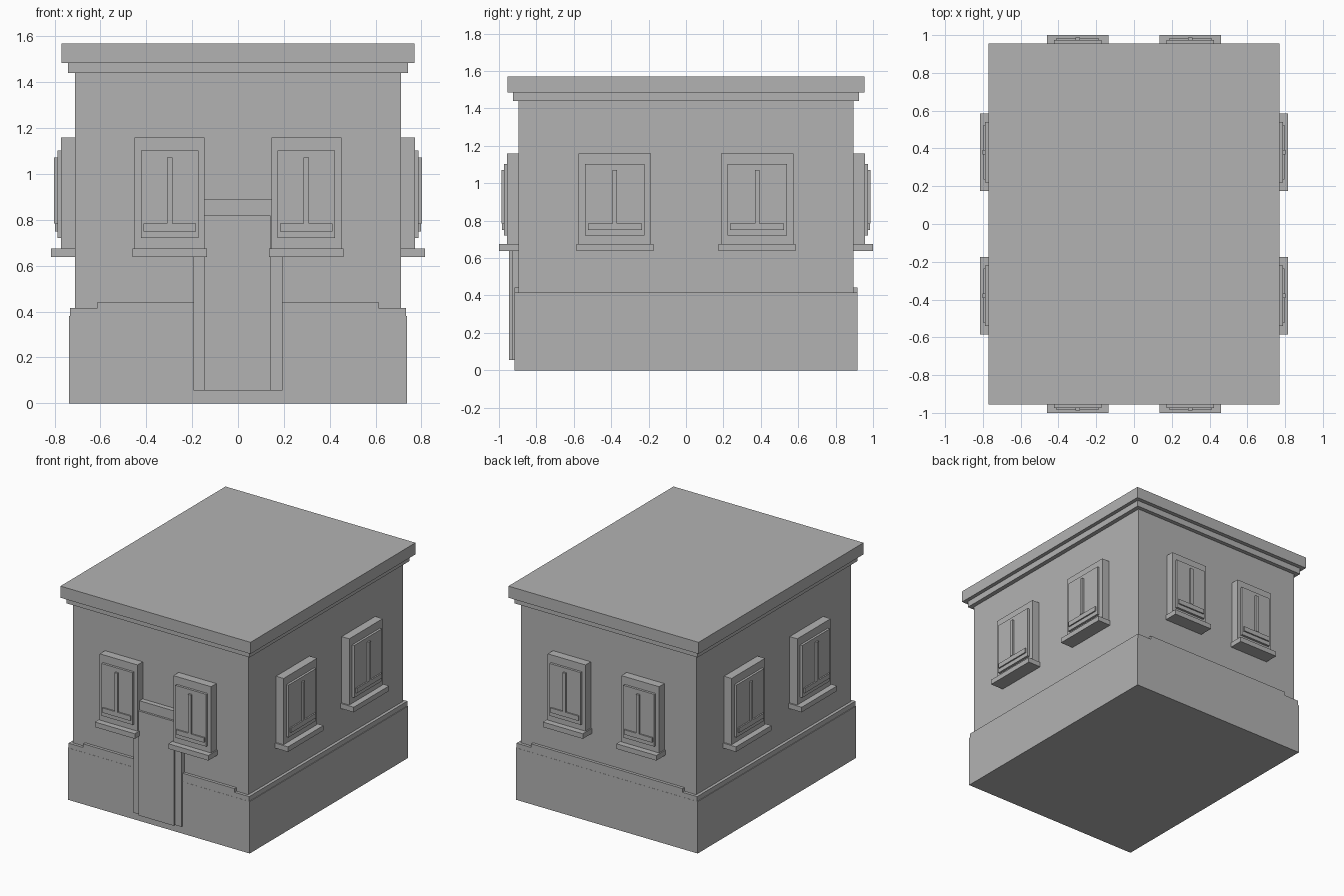
import bpy
from math import pi
from mathutils import Matrix, Vector

old = bpy.data.objects.get("Cube")
if old:
    bpy.data.objects.remove(old, do_unlink=True)

plaster = bpy.data.materials.new("grey plaster")
plaster.use_nodes = True
GREY = (0.45, 0.45, 0.45, 1)
plaster.diffuse_color = GREY
plaster.node_tree.nodes["Principled BSDF"].inputs["Base Color"].default_value = GREY


def box(name, x, y, z, turn=Matrix.Identity(4)):
    """Box between (low, high) ranges, optionally moved by a matrix."""
    bpy.ops.mesh.primitive_cube_add(size=1, location=(0, 0, 0))
    ob = bpy.context.object
    ob.name = name
    ob.data.materials.append(plaster)
    centre = Vector([(a + b) / 2 for a, b in (x, y, z)])
    size = Vector([b - a for a, b in (x, y, z)])
    ob.data.transform(turn @ Matrix.Translation(centre) @ Matrix.Diagonal(size).to_4x4())


def block(name, half_x, half_y, low, high):
    """Box centred on the vertical axis."""
    box(name, (-half_x, half_x), (-half_y, half_y), (low, high))


# Main masses, from the ground up
block("plinth", 0.737, 0.917, 0, 0.38)
block("plinth_cap", 0.732, 0.916, 0.38, 0.415)
block("walls", 0.71, 0.895, 0.415, 1.44)
block("cornice", 0.742, 0.925, 1.44, 1.485)
block("roof_slab", 0.77, 0.955, 1.485, 1.57)

# Thin ledges above the plinth, front and back
for name, side in (("front", -1), ("back", 1)):
    y = sorted((side * 0.88, side * 0.916))
    box(name + "_ledge", (-0.613, 0.613), y, (0.41, 0.442))

# Door with its surround
box("door_frame", (-0.195, 0.193), (-0.931, -0.88), (0.055, 0.888))
box("door", (-0.145, 0.142), (-0.946, -0.89), (0.055, 0.82))


def window(name, wall, angle, along, wide):
    """Window built facing -y on a wall at the given distance, then turned."""
    turn = Matrix.Rotation(angle, 4, "Z") @ Matrix.Translation((along, -wall, 0))
    parts = (
        ("casing", 0.153 * wide, 0.061, 0.675, 1.16),
        ("sill", 0.162 * wide, 0.105, 0.638, 0.675),
        ("sash", 0.126 * wide, 0.078, 0.72, 1.103),
        ("bottom_rail", 0.114 * wide, 0.088, 0.75, 0.785),
        ("mullion", 0.012, 0.092, 0.785, 1.072),
    )
    for part, half, depth, low, high in parts:
        box(f"{name}_window_{part}", (-half, half), (-depth, 0.02), (low, high), turn)


# Two windows on every wall
for side in (-1, 1):
    for name, angle in (("front", 0), ("back", pi)):
        window(name, 0.895, angle, side * 0.298, 1)
    for name, angle in (("left", pi / 2), ("right", -pi / 2)):
        window(name, 0.71, angle, side * 0.38, 1.265)
